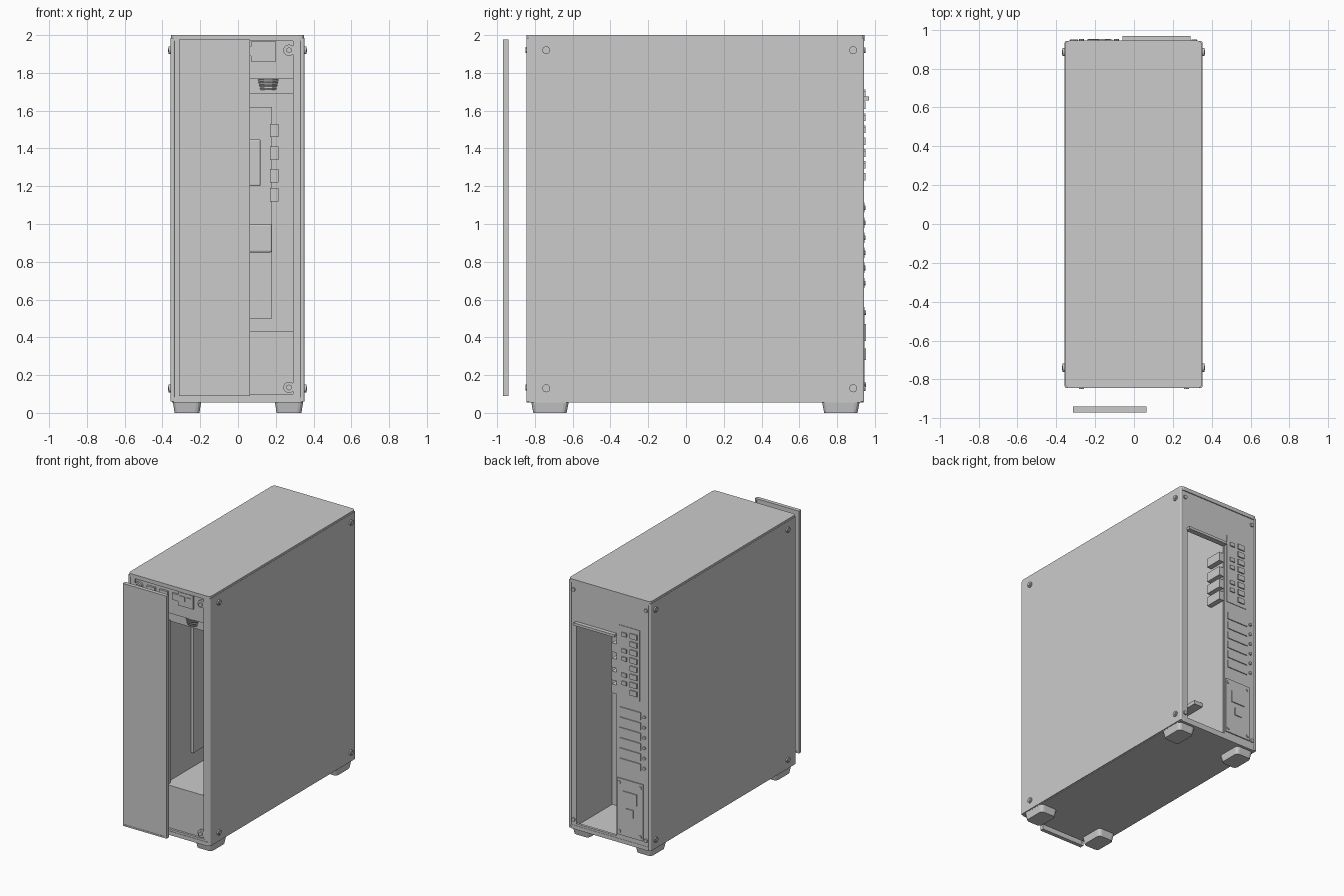
import bpy, bmesh, math
from mathutils import Vector, Matrix


def finish(name, bm):
    bmesh.ops.recalc_face_normals(bm, faces=bm.faces)
    me = bpy.data.meshes.new(name)
    bm.to_mesh(me)
    bm.free()
    ob = bpy.data.objects.new(name, me)
    bpy.context.collection.objects.link(ob)
    return ob


def box(name, x, y, z, bevel=0, axis=None, seg=3, taper=1):
    """Box from ranges; bevel all edges or only those along one axis; taper shrinks the bottom."""
    bm = bmesh.new()
    bmesh.ops.create_cube(bm, size=1)
    for v in bm.verts:
        k = taper if v.co.z < 0 else 1
        v.co = Vector((sum(x) / 2 + v.co.x * k * (x[1] - x[0]),
                       sum(y) / 2 + v.co.y * k * (y[1] - y[0]),
                       sum(z) / 2 + v.co.z * (z[1] - z[0])))
    if bevel:
        def along(e):
            d = (e.verts[1].co - e.verts[0].co).normalized()
            return axis is None or abs(d[axis]) > 0.7
        bmesh.ops.bevel(bm, geom=[e for e in bm.edges if along(e)], offset=bevel,
                        segments=seg, affect='EDGES', profile=0.5)
    return finish(name, bm)


def disc(name, centre, r1, r2, depth, axis='Z', seg=16):
    bm = bmesh.new()
    bmesh.ops.create_cone(bm, cap_ends=True, segments=seg, radius1=r1, radius2=r2, depth=depth)
    rot = {'X': Matrix.Rotation(math.pi / 2, 4, 'Y'), 'Y': Matrix.Rotation(math.pi / 2, 4, 'X'),
           'Z': Matrix.Identity(4)}[axis]
    bmesh.ops.transform(bm, matrix=Matrix.Translation(centre) @ rot, verts=bm.verts)
    return finish(name, bm)


# Outer shell
box("top_panel", (-0.355, 0.35), (-0.845, 0.945), (1.97, 2.0), 0.025, 2)
box("bottom_panel", (-0.35, 0.345), (-0.845, 0.94), (0.055, 0.085), 0.02, 2)
box("left_side_panel", (-0.357, -0.335), (-0.845, 0.943), (0.06, 1.985), 0.009, 2)
box("right_side_panel", (0.33, 0.352), (-0.845, 0.943), (0.06, 1.985), 0.009, 2)

# Side panel corner screws
for side, x in (("left", -0.358), ("right", 0.353)):
    s = 1 if x > 0 else -1
    for y in (-0.74, 0.885):
        for z in (0.13, 1.92):
            disc(f"{side}_panel_screw", (x + s * 0.003, y, z), 0.021, 0.021, 0.012, 'X')
            disc(f"{side}_screw_cap", (x + s * 0.008, y, z), 0.012, 0.012, 0.01, 'X', 6)

# Tapered feet
for x in (-0.27, 0.27):
    for y in (-0.72, 0.82):
        box("foot", (x - 0.075, x + 0.075), (y - 0.1, y + 0.1), (0, 0.06), 0.025, 2, 3, 0.88)

# Floating front plate with raised rim
box("front_plate", (-0.31, 0.06), (-0.967, -0.943), (0.09, 1.975))
for x in (-0.313, 0.05):
    box("front_plate_side_rim", (x, x + 0.014), (-0.97, -0.94), (0.09, 1.975))
for z in (0.09, 1.965):
    box("front_plate_end_rim", (-0.313, 0.064), (-0.97, -0.94), (z, z + 0.012))

# Front frame, upper bar and lower block
box("front_left_post", (-0.34, -0.3), (-0.84, -0.8), (0.07, 1.98))
box("front_right_post", (0.29, 0.34), (-0.84, -0.8), (0.07, 1.98))
box("front_upper_bar", (-0.32, 0.31), (-0.825, -0.6), (1.77, 1.975))
box("front_upper_lip", (-0.32, 0.31), (-0.79, -0.6), (1.69, 1.775))
box("front_lower_block", (-0.32, 0.31), (-0.825, 0.5), (0.085, 0.43))
box("front_sill", (-0.32, 0.31), (-0.842, -0.82), (0.07, 0.1))
box("front_inner_cover", (-0.31, -0.03), (-0.82, -0.79), (0.42, 1.7))
for x in (-0.27, 0.27):
    for z in (0.135, 1.92):
        disc("front_mount_screw", (x, -0.83, z), 0.03, 0.03, 0.02, 'Y')
        disc("front_mount_pin", (x, -0.84, z), 0.016, 0.016, 0.02, 'Y', 6)

# Front port modules and ribbed knob
for x in (-0.2, -0.09, 0.02):
    box("front_port", (x, x + 0.07), (-0.84, -0.82), (1.89, 1.94))
box("front_port_module", (0.07, 0.2), (-0.84, -0.82), (1.86, 1.965))
for i, x in enumerate((0.085, 0.14)):
    box("front_port_socket", (x, x + 0.045), (-0.845, -0.83), (1.9, 1.94))
for i in range(4):
    disc("ribbed_knob_ring", (0.16, -0.765, 1.76 - i * 0.015), 0.056 - i * 0.003, 0.062 - i * 0.003, 0.012)

# Interior: tray, dividing wall, circuit board and expansion card
box("interior_tray", (-0.075, -0.055), (-0.8, 0.93), (0.085, 1.97))
box("interior_back_wall", (-0.06, 0.335), (0.48, 0.5), (0.085, 1.97))
box("circuit_board", (-0.055, -0.035), (-0.5, 0.45), (0.55, 1.65))
box("interior_column", (-0.04, 0.18), (0.2, 0.48), (0.5, 1.62))
box("expansion_card", (-0.04, 0.18), (-0.35, 0.2), (0.85, 1.0), 0.01)
box("cooler_block", (-0.04, 0.12), (-0.1, 0.15), (1.2, 1.45), 0.01)
for z in (1.12, 1.22, 1.34, 1.46):
    box("board_connector", (0.17, 0.215), (0.18, 0.24), (z, z + 0.07))

# Rear frame around the recessed bay
R = (0.918, 0.938)
box("rear_left_plate", (-0.34, -0.06), R, (0.065, 1.98))
box("rear_top_plate", (-0.07, 0.335), R, (1.66, 1.98))
box("rear_right_strip", (0.285, 0.335), R, (0.065, 1.68))
box("rear_bottom_strip", (-0.07, 0.335), R, (0.065, 0.1))
box("rear_bay_side", (0.285, 0.3), (0.49, 0.93), (0.085, 1.67))
box("rear_bay_ledge", (-0.06, 0.29), (0.935, 0.968), (1.655, 1.675))
for z in (1.2, 1.3, 1.4, 1.52):
    box("rear_bay_connector", (-0.06, -0.015), (0.8, 0.935), (z, z + 0.07))
box("rear_bay_shelf", (-0.06, 0.02), (0.5, 0.7), (0.42, 0.45))

# Rear port column
box("rear_port_plate", (-0.26, -0.08), (0.935, 0.942), (1.2, 1.75))
for i in range(8):
    z = 1.23 + i * 0.063
    box("rear_port", (-0.24, -0.18), (0.94, 0.951), (z, z + 0.04))
    if i % 3:
        box("rear_small_port", (-0.15, -0.11), (0.94, 0.95), (z, z + 0.03))
for i in range(6):
    z = 0.66 + i * 0.08
    box("rear_slot_cover", (-0.27, -0.09), (0.936, 0.945), (z, z + 0.055))
    disc("rear_slot_screw", (-0.3, 0.942, z + 0.027), 0.012, 0.012, 0.014, 'Y', 8)

# Power supply end
box("power_supply_plate", (-0.29, -0.07), (0.935, 0.946), (0.12, 0.56))
box("power_socket", (-0.24, -0.12), (0.94, 0.953), (0.38, 0.47))
box("power_switch", (-0.21, -0.15), (0.94, 0.953), (0.28, 0.34))
for x in (-0.27, -0.09):
    for z in (0.15, 0.53):
        disc("power_supply_screw", (x, 0.947, z), 0.012, 0.012, 0.012, 'Y', 8)
for x in (-0.315, 0.31):
    for z in (0.13, 1.92):
        disc("rear_corner_screw", (x, 0.942, z), 0.015, 0.015, 0.014, 'Y', 8)
